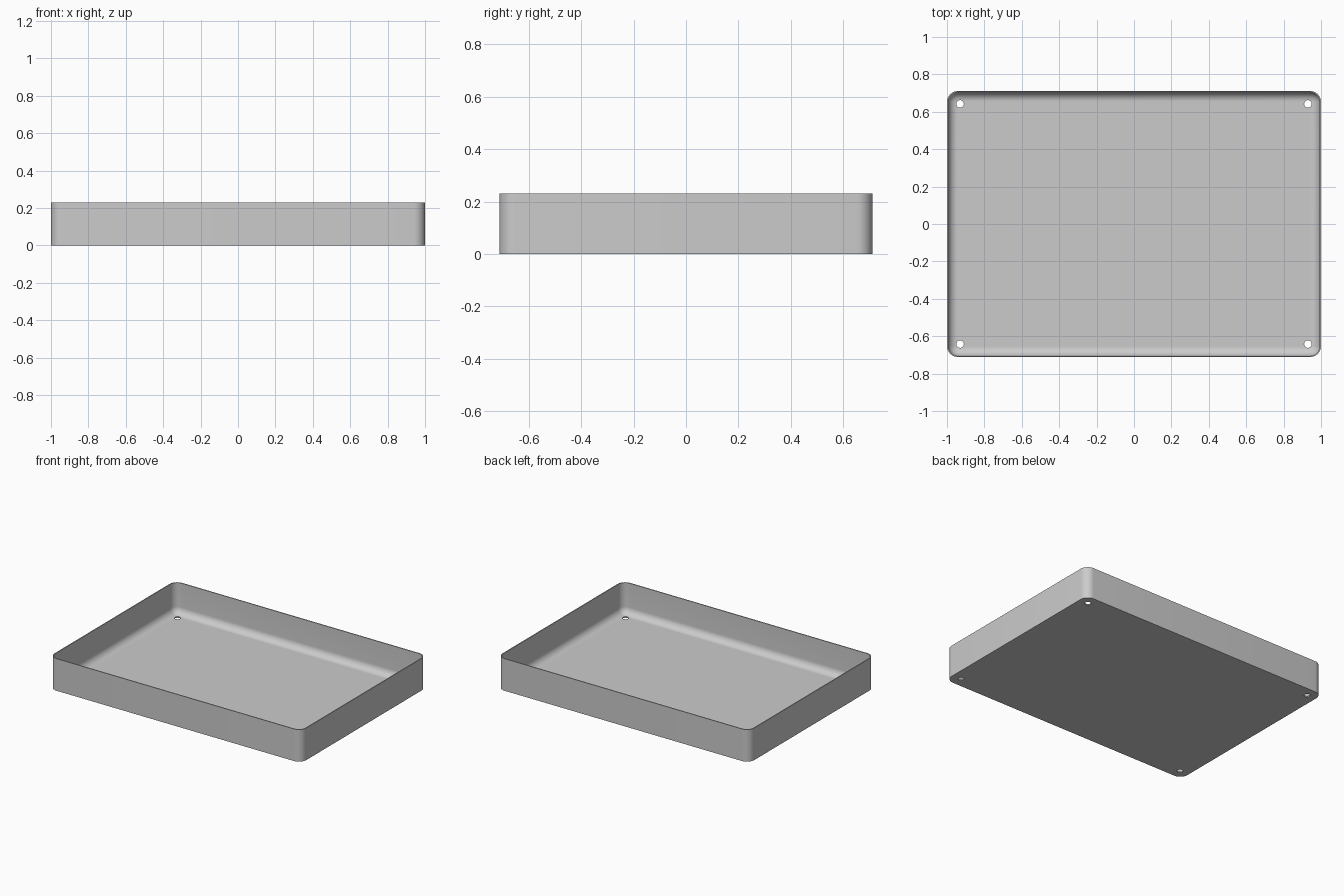
import bpy, bmesh
from math import sin, cos, pi

HX, HY, HEIGHT = 1.0, 0.712, 0.23      # half sizes and height
CORNER, WALL, FLOOR, FILLET = 0.06, 0.007, 0.008, 0.05
HOLE_INSET, HOLE_R = 0.07, 0.02
STEPS = 10

cube = bpy.data.objects.get("Cube")
if cube:
    bpy.data.objects.remove(cube, do_unlink=True)

# Plain grey material
grey = bpy.data.materials.new("grey")
grey.use_nodes = True
colour = (0.6, 0.6, 0.6, 1)
grey.diffuse_color = colour
grey.node_tree.nodes["Principled BSDF"].inputs["Base Color"].default_value = colour


def rounded_loop(bm, inset, z):
    """Ring of vertices: a rounded rectangle shrunk by inset."""
    r = CORNER - inset
    ring = []
    for q, (sx, sy) in enumerate([(1, 1), (-1, 1), (-1, -1), (1, -1)]):
        for i in range(STEPS + 1):
            a = (q + i / STEPS) * pi / 2
            ring.append(bm.verts.new((sx * (HX - CORNER) + r * cos(a),
                                      sy * (HY - CORNER) + r * sin(a), z)))
    return ring


# Tray section from outer base, over the rim, down the inside and round the fillet
section = [(0, 0), (0, HEIGHT), (WALL, HEIGHT)]
for i in range(STEPS + 1):
    a = i / STEPS * pi / 2
    section.append((WALL + FILLET * (1 - cos(a)), FLOOR + FILLET * (1 - sin(a))))

bm = bmesh.new()
rings = [rounded_loop(bm, *p) for p in section]
for lower, upper in zip(rings, rings[1:]):
    for i in range(len(lower)):
        j = (i + 1) % len(lower)
        bm.faces.new((lower[i], lower[j], upper[j], upper[i]))
bm.faces.new(rings[0][::-1])
bm.faces.new(rings[-1])
mesh = bpy.data.meshes.new("tray")
bm.to_mesh(mesh)
bm.free()
tray = bpy.data.objects.new("tray", mesh)
bpy.context.collection.objects.link(tray)
mesh.materials.append(grey)

# Screw holes through the four floor corners
bm = bmesh.new()
for sx in (-1, 1):
    for sy in (-1, 1):
        made = bmesh.ops.create_cone(bm, cap_ends=True, segments=32, radius1=HOLE_R,
                                     radius2=HOLE_R, depth=0.2)
        bmesh.ops.translate(bm, verts=made["verts"],
                            vec=(sx * (HX - HOLE_INSET), sy * (HY - HOLE_INSET), 0))
cut_mesh = bpy.data.meshes.new("hole_cutter")
bm.to_mesh(cut_mesh)
bm.free()
cut_mesh.materials.append(grey)
cutter = bpy.data.objects.new("hole_cutter", cut_mesh)
cutter.hide_render = True
bpy.context.collection.objects.link(cutter)

bpy.ops.object.select_all(action="DESELECT")
tray.select_set(True)
bpy.context.view_layer.objects.active = tray
cut = tray.modifiers.new("holes", "BOOLEAN")
cut.operation, cut.solver, cut.object = "DIFFERENCE", "EXACT", cutter
bpy.ops.object.modifier_apply(modifier=cut.name)
bpy.data.objects.remove(cutter, do_unlink=True)
bpy.ops.object.shade_smooth_by_angle(angle=pi / 6)
